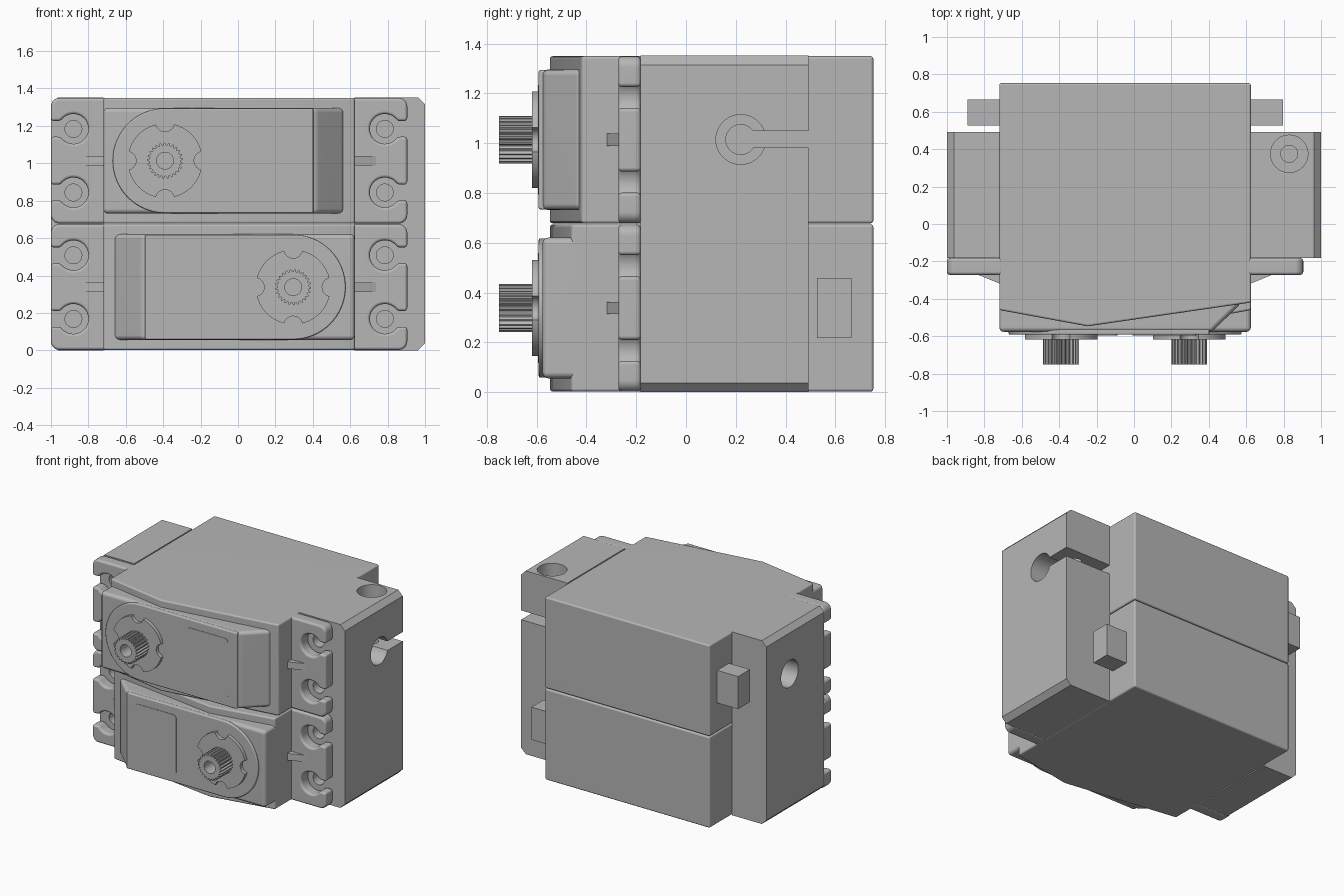
import bpy, bmesh
from math import pi, cos, sin, asin, radians
from mathutils import Matrix, Vector

cube = bpy.data.objects.get("Cube")
if cube:
    bpy.data.objects.remove(cube, do_unlink=True)

grey = bpy.data.materials.new("mid grey")
grey.use_nodes = True
grey.diffuse_color = (0.47, 0.47, 0.47, 1)
grey.node_tree.nodes["Principled BSDF"].inputs["Base Color"].default_value = (0.47, 0.47, 0.47, 1)

PLACE = {"x": lambda a, b, t: (t, a, b),
         "y": lambda a, b, t: (a, t, b),
         "z": lambda a, b, t: (a, b, t)}


def arc(cx, cy, r, start, end, n):
    return [(cx + r * cos(start + (end - start) * i / n),
             cy + r * sin(start + (end - start) * i / n)) for i in range(n + 1)]


def circle(cx, cy, r, n=40):
    return arc(cx, cy, r, 0, 2 * pi, n)[:-1]


def rect(a0, a1, b0, b1):
    return [(a0, b0), (a1, b0), (a1, b1), (a0, b1)]


def prism(name, pts, axis, lo, hi):
    """Extrude a closed outline along an axis."""
    bm = bmesh.new()
    rings = [[bm.verts.new(PLACE[axis](a, b, t)) for a, b in pts] for t in (lo, hi)]
    for ring in rings:
        bm.faces.new(ring)
    n = len(pts)
    for i in range(n):
        j = (i + 1) % n
        bm.faces.new((rings[0][i], rings[0][j], rings[1][j], rings[1][i]))
    bmesh.ops.recalc_face_normals(bm, faces=bm.faces)
    mesh = bpy.data.meshes.new(name)
    bm.to_mesh(mesh)
    bm.free()
    obj = bpy.data.objects.new(name, mesh)
    bpy.context.collection.objects.link(obj)
    return obj


def finish(obj, bevel=0, cuts=(), matrix=None):
    """Cut, bevel, shade and place one part."""
    for c in cuts:
        mod = obj.modifiers.new("cut", "BOOLEAN")
        mod.operation, mod.solver, mod.object = "DIFFERENCE", "EXACT", c
    if bevel:
        mod = obj.modifiers.new("bevel", "BEVEL")
        mod.width, mod.segments, mod.angle_limit = bevel, 3, radians(35)
        mod.limit_method = "ANGLE"
    bpy.context.view_layer.update()
    mesh = bpy.data.meshes.new_from_object(obj.evaluated_get(bpy.context.evaluated_depsgraph_get()))
    obj.modifiers.clear()
    obj.data = mesh
    for c in cuts:
        bpy.data.objects.remove(c, do_unlink=True)
    mesh.materials.clear()
    mesh.materials.append(grey)
    bpy.ops.object.select_all(action="DESELECT")
    obj.select_set(True)
    bpy.context.view_layer.objects.active = obj
    bpy.ops.object.shade_smooth_by_angle(angle=radians(38))
    mod = obj.modifiers.new("normals", "WEIGHTED_NORMAL")
    mod.keep_sharp = True
    if matrix is not None:
        obj.matrix_world = matrix
    return obj


HX, HZ = 0.6725, 0.336      # half width and half height of one servo case
HOLE_U, HOLE_Z = 0.16, 0.17  # mounting hole offsets
SHAFT = -0.3425


def flange_outline(side):
    """Mounting ear with two keyhole slots open to the outer edge."""
    w, r, s, c = 0.28, 0.08, 0.042, 0.045
    open_angle = asin(s / r)
    pts = [(-0.02, -HZ)] + arc(w - c, -HZ + c, c, -pi / 2, 0, 5)
    for z in (-HOLE_Z, HOLE_Z):
        pts.append((w, z - s))
        pts += arc(HOLE_U, z, r, 2 * pi - open_angle, open_angle, 24)
        pts.append((w, z + s))
    pts += arc(w - c, HZ - c, c, 0, pi / 2, 5) + [(-0.02, HZ)]
    return [(side * (HX + u), z) for u, z in pts]


def servo(label, m):
    # Case with a peaked front edge
    case = [(-HX, 0.753), (HX, 0.753), (HX, -0.42), (-0.2, -0.547), (-HX, -0.46)]
    finish(prism(label + "_case", case, "z", -HZ, HZ), 0.012, matrix=m)

    # Raised gear housing with a sloped end, and its rounded face
    housing = [(-HX, -0.3), (-HX, -0.577), (0.462, -0.577), (0.615, -0.43), (0.615, -0.3)]
    finish(prism(label + "_gear_housing", housing, "z", -0.283, 0.283), 0.025, matrix=m)
    face = arc(SHAFT, 0, 0.28, pi / 2, 3 * pi / 2, 32) + [(0.45, -0.28), (0.45, 0.28)]
    finish(prism(label + "_housing_face", face, "y", -0.592, -0.56), 0.008, matrix=m)

    # Label panel
    x0, x1, h, r = 0.04, 0.382, 0.22, 0.03
    panel = (arc(x1 - r, h - r, r, 0, pi / 2, 5) + arc(x0 + r, h - r, r, pi / 2, pi, 5)
             + arc(x0 + r, r - h, r, pi, 1.5 * pi, 5) + arc(x1 - r, r - h, r, 1.5 * pi, 2 * pi, 5))
    finish(prism(label + "_label_panel", panel, "y", -0.595, -0.588), matrix=m)

    # Notched collar and splined output shaft
    notches = [prism("notch", circle(SHAFT + 0.205 * cos(a), 0.205 * sin(a), 0.05, 24), "y", -0.7, -0.5)
               for a in (0, pi / 2, pi, 1.5 * pi)]
    finish(prism(label + "_collar", circle(SHAFT, 0, 0.2, 64), "y", -0.618, -0.58), 0, notches, m)
    teeth = 25
    spline = []
    for i in range(teeth):
        for k, r in enumerate((0.083, 0.096, 0.096, 0.083)):
            a = 2 * pi * (i + k * 0.25) / teeth
            spline.append((SHAFT + r * cos(a), r * sin(a)))
    bore = prism("bore", circle(SHAFT, 0, 0.045, 32), "y", -0.8, -0.64)
    finish(prism(label + "_output_shaft", spline, "y", -0.752, -0.6), 0, [bore], m)

    # Mounting ears with stiffening ribs
    for side, end in ((-1, "shaft_end"), (1, "far_end")):
        finish(prism(f"{label}_{end}_ear", flange_outline(side), "y", -0.272, -0.182), 0.016, matrix=m)
        rib = [(side * 0.815, -0.26), (side * 0.66, -0.26), (side * 0.66, -0.318), (side * HX, -0.318)]
        finish(prism(f"{label}_{end}_rib", rib, "z", -0.025, 0.025), matrix=m)

    # Cable exit block
    finish(prism(label + "_cable_exit", rect(-0.843, -0.66, 0.527, 0.665), "z", -0.12, 0.12), matrix=m)


# Two servos stacked, the lower one turned half a turn
LOW, HIGH, CX = 0.338, 1.014, -0.0475
servo("upper_servo", Matrix.Translation(Vector((CX, 0, HIGH))))
servo("lower_servo", Matrix.Translation(Vector((CX, 0, LOW))) @ Matrix.Rotation(pi, 4, "Y"))


# Side mounting blocks with chamfered outer edges
TOP, CH = 1.352, 0.037


def block(name, side, inner):
    shape = [(inner, 0), (side * (1 - CH), 0), (side, CH), (side, TOP - CH),
             (side * (1 - CH), TOP), (inner, TOP)]
    cuts = []
    # Screw holes behind the ears
    x = CX + side * (HX + HOLE_U)
    for centre in (LOW, HIGH):
        for dz in (-HOLE_Z, HOLE_Z):
            cuts.append(prism("screw", circle(x, centre + dz, 0.045, 32), "y", -0.3, 0.1))
    # Stepped side bore
    cuts.append(prism("bore", circle(0.22, 1.015, 0.1), "x", *sorted((side * 0.82, side * 1.1))))
    cuts.append(prism("pilot", circle(0.22, 1.015, 0.06), "x", *sorted((side * 0.6, side * 1.1))))
    if side > 0:
        # Clamp slot and its vertical screw hole
        cuts.append(prism("slot", rect(0.22, 0.6, 0.982, 1.05), "x", 0.6, 1.1))
        cuts.append(prism("sink", circle(0.83, 0.375, 0.1), "z", 1.2, 1.5))
        cuts.append(prism("clamp", circle(0.83, 0.375, 0.045), "z", 0.7, 1.5))
    finish(prism(name, shape, "y", -0.182, 0.492), 0, cuts)


block("left_mounting_block", 1, 0.624)
block("right_mounting_block", -1, -0.719)
